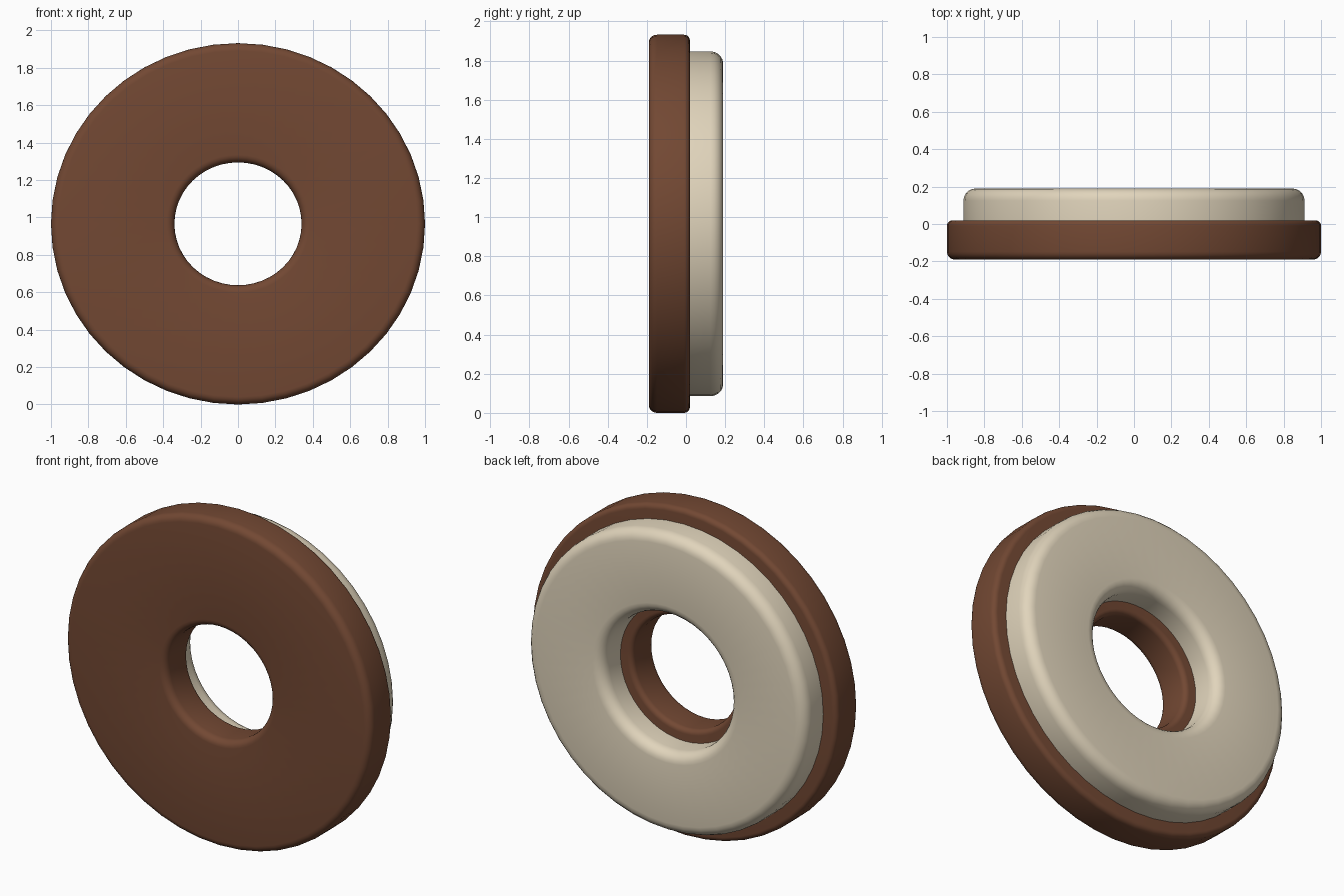
import bpy, bmesh, math

if "Cube" in bpy.data.objects:
    bpy.data.objects.remove(bpy.data.objects["Cube"])

SQUASH = 0.966      # rings are slightly shorter than wide
CENTRE_Z = 0.966
SIDES = 48


def material(name, rgb):
    m = bpy.data.materials.new(name)
    m.diffuse_color = (*rgb, 1)
    m.use_nodes = True
    m.node_tree.nodes["Principled BSDF"].inputs["Base Color"].default_value = m.diffuse_color
    return m


def ring(name, mat, r_in, r_out, y0, y1, bevel_front, bevel_back, steps=5):
    """Sweep a rounded rectangle (radius, y) around the y axis."""
    corners = [(r_in, y0, 1, 1, bevel_front, 180), (r_out, y0, -1, 1, bevel_front, 270),
               (r_out, y1, -1, -1, bevel_back, 0), (r_in, y1, 1, -1, bevel_back, 90)]
    profile = []
    for r, y, sr, sy, b, start in corners:
        if b == 0:
            profile.append((r, y))
            continue
        for i in range(steps + 1):
            a = math.radians(start + 90 * i / steps)
            profile.append((r + sr * b + b * math.cos(a), y + sy * b + b * math.sin(a)))
    bm = bmesh.new()
    loops = []
    for k in range(SIDES):
        t = 2 * math.pi * k / SIDES
        loops.append([bm.verts.new((r * math.cos(t), y, CENTRE_Z + SQUASH * r * math.sin(t)))
                      for r, y in profile])
    n = len(profile)
    for k in range(SIDES):
        a, b = loops[k], loops[(k + 1) % SIDES]
        for j in range(n):
            bm.faces.new((a[j], a[(j + 1) % n], b[(j + 1) % n], b[j]))
    bmesh.ops.recalc_face_normals(bm, faces=bm.faces[:])
    me = bpy.data.meshes.new(name)
    bm.to_mesh(me)
    bm.free()
    me.materials.append(mat)
    ob = bpy.data.objects.new(name, me)
    bpy.context.collection.objects.link(ob)
    bpy.ops.object.select_all(action='DESELECT')
    ob.select_set(True)
    bpy.context.view_layer.objects.active = ob
    bpy.ops.object.shade_smooth_by_angle(angle=math.radians(35))
    return ob


brown = material("chocolate brown", (0.17, 0.065, 0.033))
cream = material("cream", (0.75, 0.66, 0.50))

# Wide front ring, all edges rounded
ring("front_ring", brown, 0.34, 1.0, -0.19, 0.02, 0.042, 0.03)
# Narrower back ring seated on it, rounded on the back only
ring("back_ring", cream, 0.415, 0.912, 0.015, 0.19, 0, 0.065)
